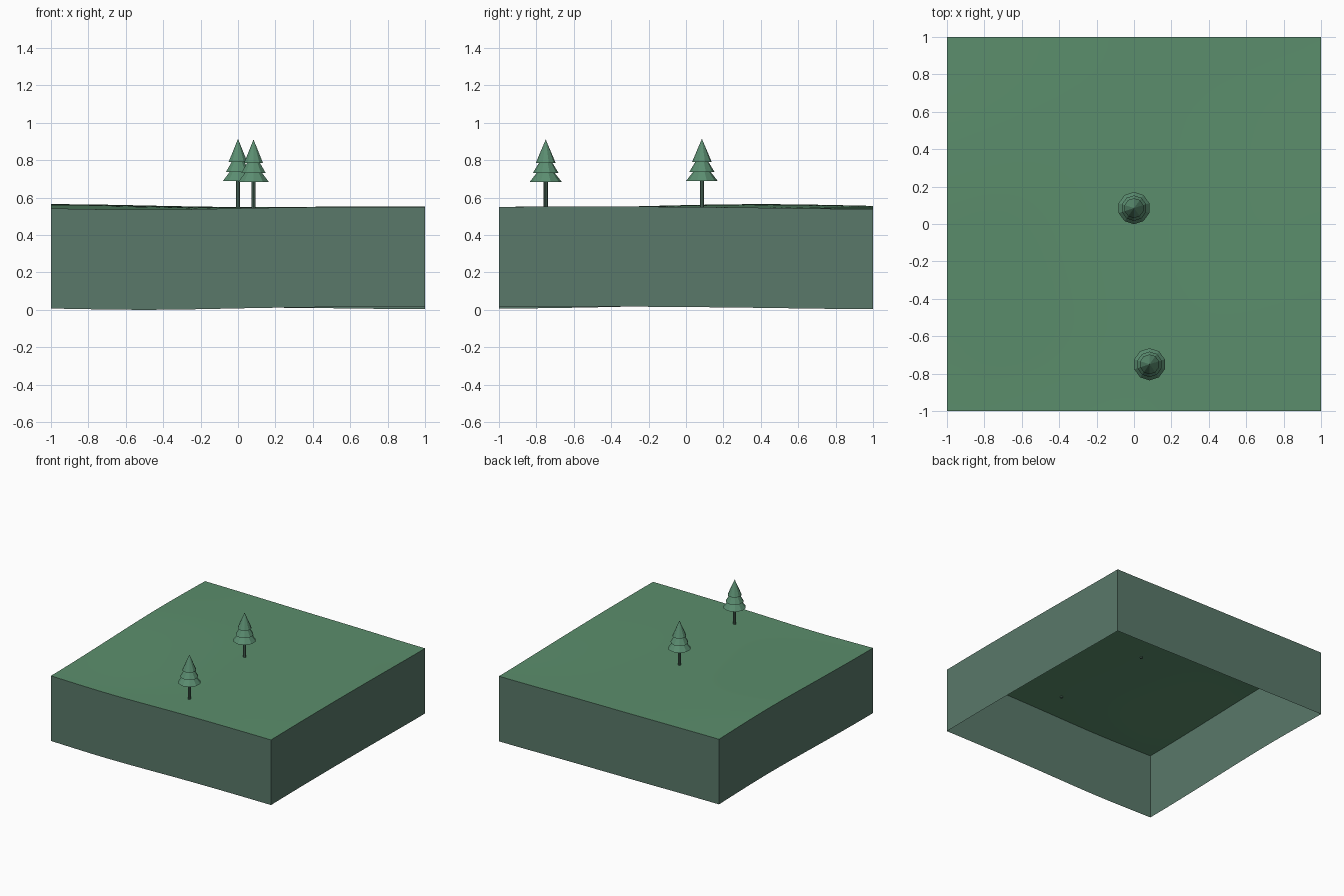
import bpy
import bmesh
import math

cube = bpy.data.objects.get("Cube")
if cube:
    bpy.data.objects.remove(cube, do_unlink=True)


def material(name, colour):
    mat = bpy.data.materials.new(name)
    mat.use_nodes = True
    mat.diffuse_color = (*colour, 1)
    mat.node_tree.nodes["Principled BSDF"].inputs["Base Color"].default_value = (*colour, 1)
    return mat


grass = material("grass green", (0.105, 0.27, 0.15))
earth = material("grey green earth", (0.1, 0.19, 0.143))
foliage = material("pine green", (0.105, 0.27, 0.165))
bark = material("dark trunk green", (0.085, 0.165, 0.12))

DEPTH = 0.535


def height(x, y):
    """Gently rolling ground."""
    def hill(cx, cy, amount, spread):
        return amount * math.exp(-((x - cx) ** 2 + (y - cy) ** 2) / spread)
    return (0.547 + hill(-1, 0.4, 0.018, 0.5) - hill(-0.5, -1, 0.012, 0.3)
            - hill(1, 1, 0.008, 0.3) + hill(0.8, -0.5, 0.006, 0.5))


def finish(name, bm, mats, angle):
    mesh = bpy.data.meshes.new(name)
    bm.to_mesh(mesh)
    bm.free()
    obj = bpy.data.objects.new(name, mesh)
    bpy.context.collection.objects.link(obj)
    for mat in mats:
        mesh.materials.append(mat)
    if angle:
        bpy.ops.object.select_all(action="DESELECT")
        obj.select_set(True)
        bpy.context.view_layer.objects.active = obj
        bpy.ops.object.shade_smooth_by_angle(angle=math.radians(angle))
    return obj


# Ground sheet with side walls, open underneath
bm = bmesh.new()
bmesh.ops.create_grid(bm, x_segments=32, y_segments=32, size=1)
for v in bm.verts:
    v.co.z = height(v.co.x, v.co.y)
rim = [e for e in bm.edges if e.is_boundary]
walls = bmesh.ops.extrude_edge_only(bm, edges=rim)["geom"]
for item in walls:
    if isinstance(item, bmesh.types.BMVert):
        item.co.z -= DEPTH
    elif isinstance(item, bmesh.types.BMFace):
        item.material_index = 1
bmesh.ops.recalc_face_normals(bm, faces=bm.faces)
bm.normal_update()
top = next(f for f in bm.faces if f.material_index == 0)
if top.normal.z < 0:
    bmesh.ops.reverse_faces(bm, faces=bm.faces)
finish("ground_block", bm, [grass, earth], 30)


def add_cone(bm, x, y, low, high, r_low, r_high, sides):
    made = bmesh.ops.create_cone(bm, cap_ends=True, segments=sides,
                                 radius1=r_low, radius2=r_high, depth=high - low)
    bmesh.ops.translate(bm, verts=made["verts"], vec=(x, y, (low + high) / 2))


# Pine trees: thin trunk and three stacked tiers (bottom, top, radii)
TIERS = [(0.138, 0.19, 0.086, 0.045),
         (0.187, 0.245, 0.068, 0.033),
         (0.24, 0.365, 0.053, 0)]


def pine(name, x, y):
    z = height(x, y)
    bm = bmesh.new()
    add_cone(bm, x, y, z - 0.01, z + 0.15, 0.011, 0.011, 8)
    finish(name + "_trunk", bm, [bark], 0)
    bm = bmesh.new()
    for low, high, r_low, r_high in TIERS:
        add_cone(bm, x, y, z + low, z + high, r_low, r_high, 10)
    finish(name + "_foliage", bm, [foliage], 0)


pine("middle_pine", 0, 0.085)
pine("front_pine", 0.083, -0.75)
